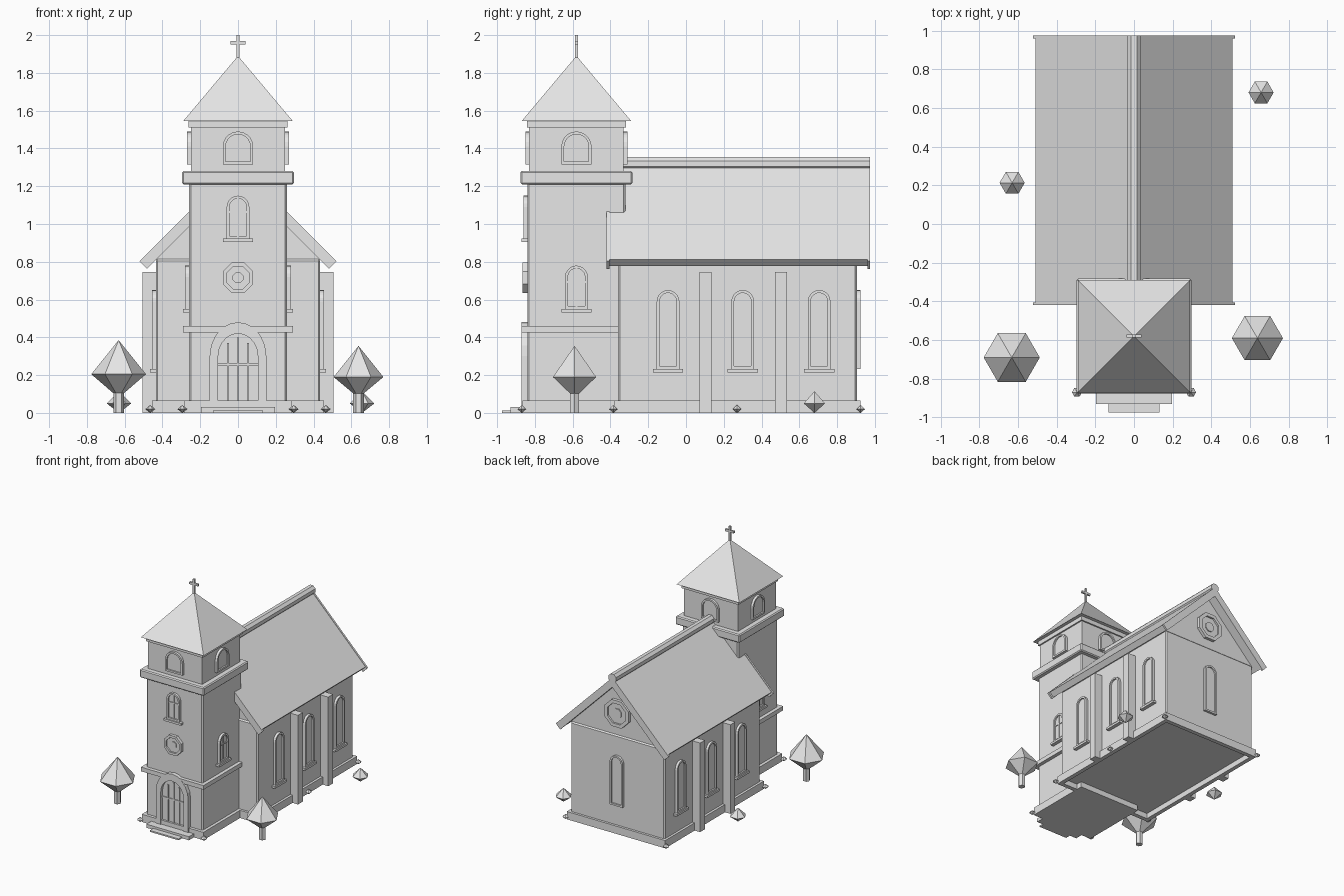
import bpy, bmesh, math
from mathutils import Matrix, Vector

cube = bpy.data.objects.get("Cube")
if cube:
    bpy.data.objects.remove(cube, do_unlink=True)

stone = bpy.data.materials.new("pale_grey")
stone.use_nodes = True
GREY = (0.8, 0.8, 0.8, 1)
stone.diffuse_color = GREY
stone.node_tree.nodes["Principled BSDF"].inputs["Base Color"].default_value = GREY

TOWER_Y = -0.58
FRONT, LEFT, BACK, RIGHT = 0, 90, 180, 270


def finish(name, bm, bevel=0):
    bmesh.ops.recalc_face_normals(bm, faces=bm.faces)
    mesh = bpy.data.meshes.new(name)
    bm.to_mesh(mesh)
    bm.free()
    mesh.materials.append(stone)
    obj = bpy.data.objects.new(name, mesh)
    bpy.context.collection.objects.link(obj)
    if bevel:
        mod = obj.modifiers.new("Bevel", "BEVEL")
        mod.width = bevel
        mod.segments = 1
    return obj


def box(name, x, y, z, bevel=0):
    """Box from (min, max) ranges."""
    bm = bmesh.new()
    bmesh.ops.create_cube(bm, size=1)
    for v in bm.verts:
        for i, (lo, hi) in enumerate((x, y, z)):
            v.co[i] = hi if v.co[i] > 0 else lo
    return finish(name, bm, bevel)


def square(name, half, z, bevel=0):
    """Square block centred on the tower axis."""
    return box(name, (-half, half), (TOWER_Y - half, TOWER_Y + half), z, bevel)


def bicone(name, x, y, radius, z0, mid, top, sides=6):
    bm = bmesh.new()
    ring = [bm.verts.new((x + radius * math.cos(a), y + radius * math.sin(a), mid))
            for a in (2 * math.pi * i / sides for i in range(sides))]
    for tip in (bm.verts.new((x, y, z0)), bm.verts.new((x, y, top))):
        for a, b in zip(ring, ring[1:] + ring[:1]):
            bm.faces.new((a, b, tip))
    return finish(name, bm)


def arch(half, z0, spring, top, n=10):
    """Outline of a round-headed opening."""
    head = [(half * math.cos(math.pi * i / n), spring + (top - spring) * math.sin(math.pi * i / n))
            for i in range(n + 1)]
    return [(-half, z0), (half, z0)] + head


def octagon(r, z):
    return [(r * math.cos(math.pi * (i + .5) / 4), z + r * math.sin(math.pi * (i + .5) / 4))
            for i in range(8)]


def panel(name, outline, depth, place, side, hole=None):
    """Plate (or frame, when a hole is given) standing proud of a wall."""
    bm = bmesh.new()
    loops = [[bm.verts.new((u, y, z)) for u, z in pts]
             for pts in (outline, hole) if pts for y in (0.01, -depth)]

    def bridge(p, q):
        for i in range(len(p)):
            j = (i + 1) % len(p)
            bm.faces.new((p[i], p[j], q[j], q[i]))

    bridge(loops[0], loops[1])
    if hole:
        bridge(loops[2], loops[3])
        bridge(loops[0], loops[2])
        bridge(loops[1], loops[3])
    else:
        bm.faces.new(loops[0])
        bm.faces.new(loops[1])
    bm.transform(Matrix.Translation(Vector((*place, 0))) @ Matrix.Rotation(math.radians(side), 4, "Z"))
    return finish(name, bm)


def rect(u0, u1, z0, z1):
    return [(u0, z0), (u1, z0), (u1, z1), (u0, z1)]


def window(name, half, z0, top, place, side, sill=True, bars=False):
    spring = top - half
    panel(name + "_frame", arch(half, z0, spring, top), 0.02, place, side,
          arch(half - 0.015, z0 + 0.015, spring, top - 0.015))
    panel(name + "_pane", arch(half - 0.01, z0 + 0.01, spring, top - 0.01), 0.008, place, side)
    if sill:
        panel(name + "_sill", rect(-0.08, 0.08, z0 - 0.018, z0), 0.03, place, side)
    if bars:
        mid = z0 + 0.6 * (top - z0)
        panel(name + "_mullion", rect(-0.005, 0.005, z0, top - 0.01), 0.014, place, side)
        panel(name + "_transom", rect(0.01 - half, half - 0.01, mid, mid + 0.01), 0.014, place, side)


def rose(name, r, z, place):
    side = FRONT if place[1] < 0 else BACK
    panel(name + "_frame", octagon(r, z), 0.025, place, side, octagon(r * 0.75, z))
    panel(name + "_pane", octagon(r * 0.8, z), 0.01, place, side)
    panel(name + "_hub", octagon(r * 0.35, z), 0.018, place, side)


def gable(name, y, outer, drop):
    """Pair of 45 degree roof slopes; `outer` is the eave, `drop` the vertical thickness."""
    peak = 1.32 if outer < 0.52 else 1.325
    half = drop / 2
    prof = [(0, peak), (outer, peak - outer), (outer - half, peak - outer - half), (0, peak - drop),
            (half - outer, peak - outer - half), (-outer, peak - outer)]
    bm = bmesh.new()
    ends = [[bm.verts.new((x, v, z)) for x, z in prof] for v in y]
    for i in range(6):
        j = (i + 1) % 6
        bm.faces.new((ends[0][i], ends[0][j], ends[1][j], ends[1][i]))
    for e in ends:
        bm.faces.new(e[:4])
        bm.faces.new([e[3], e[4], e[5], e[0]])
    finish(name, bm)


# Nave walls, gable wall and plinth
box("nave_walls", (-0.435, 0.435), (-0.36, 0.905), (0.045, 0.815), 0.01)
bm = bmesh.new()
tri = [bm.verts.new(p) for p in ((-0.445, -0.35, 0.81), (0.445, -0.35, 0.81), (0, -0.35, 1.26))]
bm.faces.new(tri)
out = bmesh.ops.extrude_face_region(bm, geom=bm.faces[:])
bmesh.ops.translate(bm, vec=(0, 1.245, 0), verts=[g for g in out["geom"] if isinstance(g, bmesh.types.BMVert)])
finish("gable_wall", bm)
for s, label in ((1, "left"), (-1, "right")):
    xs = sorted((s * 0.42, s * 0.455))
    box("nave_plinth_" + label, xs, (-0.38, 0.925), (0, 0.065))
for y, label in (((-0.38, -0.345), "front"), ((0.89, 0.925), "back")):
    box("nave_plinth_" + label, (-0.455, 0.455), y, (0, 0.065))

# Roof, verge boards and ridge roll
gable("roof", (-0.41, 0.965), 0.508, 0.07)
for y, label in (((-0.42, -0.405), "front"), ((0.96, 0.975), "back")):
    gable("verge_" + label, y, 0.522, 0.08)
bm = bmesh.new()
bmesh.ops.create_cone(bm, cap_ends=True, segments=8, radius1=0.038, radius2=0.038, depth=1.31,
                      matrix=Matrix.Translation((0, 0.32, 1.32)) @ Matrix.Rotation(math.pi / 2, 4, "X")
                      @ Matrix.Rotation(math.pi / 8, 4, "Z"))
finish("ridge_roll", bm)

# Nave buttresses and windows on both sides
for s, side, label in ((1, LEFT, "left"), (-1, RIGHT, "right")):
    for i, y in enumerate((0.103, 0.503)):
        box(f"buttress_{label}_{i}", sorted((s * 0.42, s * 0.505)), (y - 0.032, y + 0.032), (0, 0.745))
    for i, y in enumerate((-0.095, 0.30, 0.705)):
        window(f"nave_window_{label}_{i}", 0.06, 0.232, 0.65, (s * 0.435, y), side)
    window("tower_window_" + label, 0.06, 0.55, 0.78, (s * 0.26, TOWER_Y), side, bars=True)
window("back_window", 0.06, 0.232, 0.65, (0, 0.905), BACK, sill=False)
rose("back_rose", 0.12, 1.0, (0, 0.895))

# Tower body, ledges and belfry
square("tower_walls", 0.26, (0, 1.22), 0.01)
square("tower_plinth", 0.285, (0, 0.065))
square("tower_band", 0.29, (0.425, 0.46))
square("tower_ledge", 0.297, (1.21, 1.28), 0.008)
square("belfry", 0.25, (1.27, 1.52))
square("belfry_cornice", 0.262, (1.51, 1.545))
for side in (FRONT, LEFT, BACK, RIGHT):
    a = math.radians(side)
    window(f"belfry_opening_{side}", 0.08, 1.315, 1.49,
           (0.25 * math.sin(a), TOWER_Y - 0.25 * math.cos(a)), side, sill=False)

# Spire and cross
bm = bmesh.new()
bmesh.ops.create_cone(bm, cap_ends=True, segments=4, radius1=0.29 * math.sqrt(2), radius2=0, depth=0.345,
                      matrix=Matrix.Translation((0, TOWER_Y, 1.7175)) @ Matrix.Rotation(math.pi / 4, 4, "Z"))
finish("spire", bm)
square("cross_post", 0.008, (1.87, 2.0))
box("cross_arm", (-0.04, 0.04), (TOWER_Y - 0.008, TOWER_Y + 0.008), (1.95, 1.968))

# Tower front: window, rose and arched door
face = (0, TOWER_Y - 0.26)
window("tower_front_window", 0.06, 0.922, 1.15, face, FRONT, bars=True)
rose("tower_rose", 0.087, 0.715, face)
panel("door_frame", arch(0.15, 0, 0.30, 0.48), 0.032, face, FRONT, arch(0.105, 0, 0.30, 0.42))
panel("door_leaf", arch(0.11, 0, 0.30, 0.425), 0.008, face, FRONT)
for i in (-1, 0, 1):
    panel(f"door_bar_{i}", rect(i * 0.052 - 0.005, i * 0.052 + 0.005, 0.03, 0.40 - 0.03 * abs(i)),
          0.016, face, FRONT)
panel("door_rail", rect(-0.105, 0.105, 0.25, 0.262), 0.016, face, FRONT)
box("upper_step", (-0.197, 0.197), (-0.93, -0.84), (0, 0.03))
box("lower_step", (-0.133, 0.133), (-0.975, -0.92), (0, 0.012))

# Trees and shrubs
for i, (x, y, r, mid, top) in enumerate(((-0.632, -0.69, 0.145, 0.205, 0.385),
                                         (0.638, -0.59, 0.132, 0.19, 0.355))):
    bicone(f"tree_crown_{i}", x, y, r, 0.08, mid, top)
    bm = bmesh.new()
    bmesh.ops.create_cone(bm, cap_ends=True, segments=6, radius1=0.028, radius2=0.028, depth=0.13,
                          matrix=Matrix.Translation((x, y, 0.065)) @ Matrix.Rotation(math.pi / 6, 4, "Z"))
    finish(f"tree_trunk_{i}", bm)
for i, (x, y) in enumerate(((-0.63, 0.213), (0.657, 0.68))):
    bicone(f"shrub_{i}", x, y, 0.065, 0, 0.05, 0.115)

# Small stones around the plinth
stones = [(s * x, y) for s in (1, -1) for x, y in ((0.295, -0.87), (0.465, -0.385), (0.465, 0.925))]
for i, (x, y) in enumerate(stones + [(0.465, 0.27)]):
    bicone(f"corner_stone_{i}", x, y, 0.026, 0, 0.02, 0.042)
